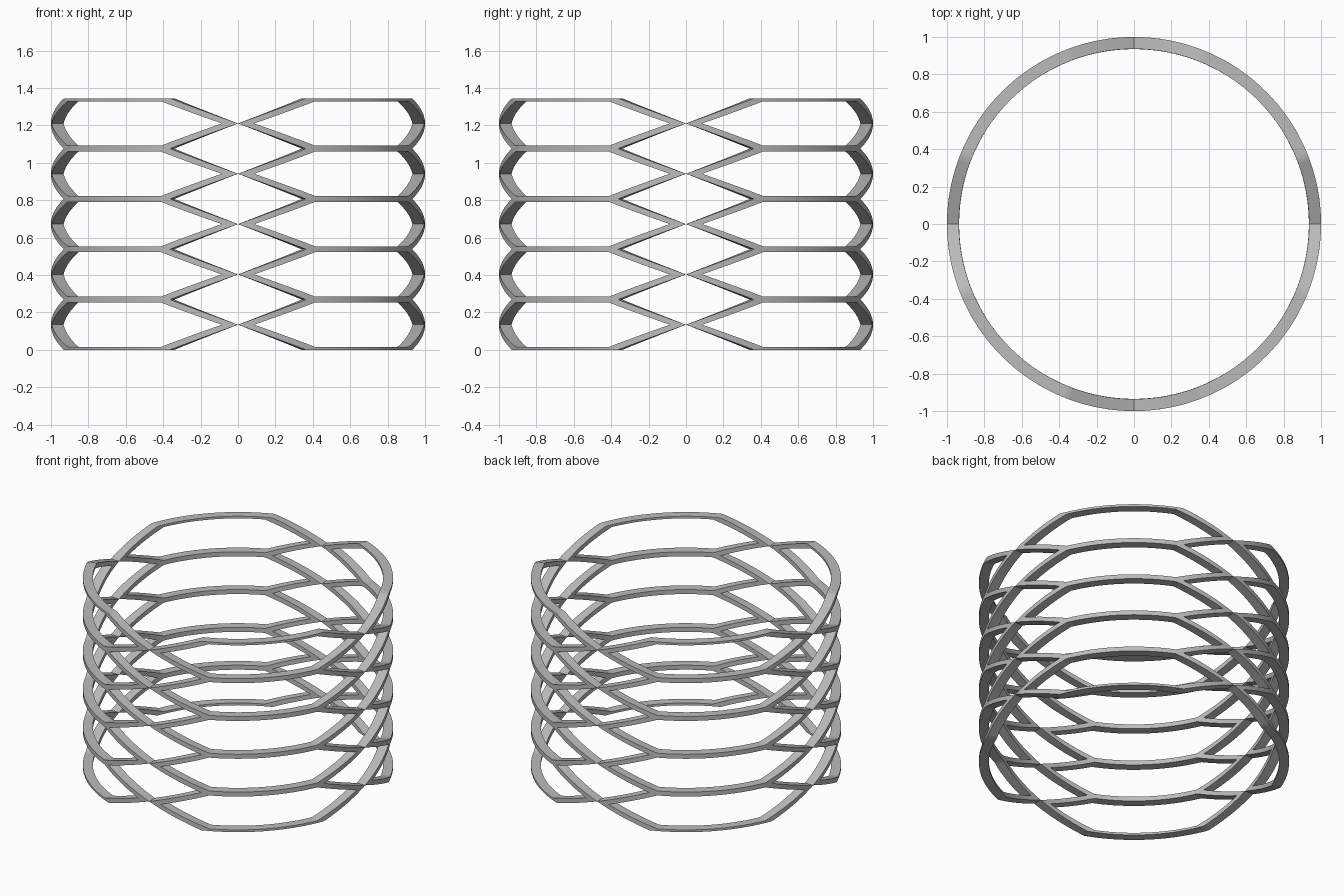
import bpy, bmesh
from math import radians, sin, cos

if "Cube" in bpy.data.objects:
    bpy.data.objects.remove(bpy.data.objects["Cube"], do_unlink=True)

TIERS, CELLS = 5, 4
PITCH = 1.345 / TIERS
HALF = PITCH / 2
R_OUT, R_IN = 1.0, 0.936
BAR = 0.016            # half thickness of a shared horizontal bar
SLANT_STEPS, BAR_STEPS = 14, 28


def hexagon(tip, corner, half):
    """Corners of a stretched hexagon as (degrees, height)."""
    return [(tip, 0), (corner, half), (90 - corner, half),
            (90 - tip, 0), (90 - corner, -half), (corner, -half)]


def sample(corners):
    """Subdivide the outline so that it bends smoothly; mark the flat bars."""
    pts = []
    for i, (a, z) in enumerate(corners):
        b, w = corners[(i + 1) % len(corners)]
        flat = i % 3 == 1
        steps = BAR_STEPS if flat else SLANT_STEPS
        for k in range(steps):
            t = k / steps
            pts.append((a + (b - a) * t, z + (w - z) * t, flat, z > 0))
    return pts


outer = sample(hexagon(0, 21.3, HALF))
inner = sample(hexagon(5, 24.3, HALF - BAR))
bm = bmesh.new()


def bent(point, turn, height, radius):
    a = radians(point[0] + turn)
    return bm.verts.new((radius * cos(a), radius * sin(a), point[1] + height))


# Hexagonal cells wrapped around the cylinder
for tier in range(TIERS):
    for cell in range(CELLS):
        place = (cell * 90, HALF + tier * PITCH)
        rows = [[bent(p, *place, r) for p in line]
                for line, r in ((outer, R_OUT), (inner, R_OUT),
                                (inner, R_IN), (outer, R_IN))]
        for i, (_, _, flat, top) in enumerate(outer):
            j = (i + 1) % len(outer)
            # Bars shared by two tiers get no wall between them
            shared = flat and (tier < TIERS - 1 if top else tier > 0)
            for s in range(3 if shared else 4):
                a, b = rows[s], rows[(s + 1) % 4]
                bm.faces.new((a[i], b[i], b[j], a[j]))

bmesh.ops.remove_doubles(bm, verts=bm.verts, dist=0.0001)
bmesh.ops.recalc_face_normals(bm, faces=bm.faces)
# Turn the shell outward if needed
bm.faces.ensure_lookup_table()
if bm.calc_volume(signed=True) < 0:
    bmesh.ops.reverse_faces(bm, faces=bm.faces)

mesh = bpy.data.meshes.new("lattice_ring")
bm.to_mesh(mesh)
bm.free()
ring = bpy.data.objects.new("lattice_ring", mesh)
bpy.context.collection.objects.link(ring)

grey = bpy.data.materials.new("plain_grey")
grey.use_nodes = True
colour = (0.5, 0.5, 0.5, 1)
grey.diffuse_color = colour
grey.node_tree.nodes["Principled BSDF"].inputs["Base Color"].default_value = colour
mesh.materials.append(grey)

bpy.ops.object.select_all(action="DESELECT")
ring.select_set(True)
bpy.context.view_layer.objects.active = ring
bpy.ops.object.shade_smooth_by_angle(angle=radians(30))
